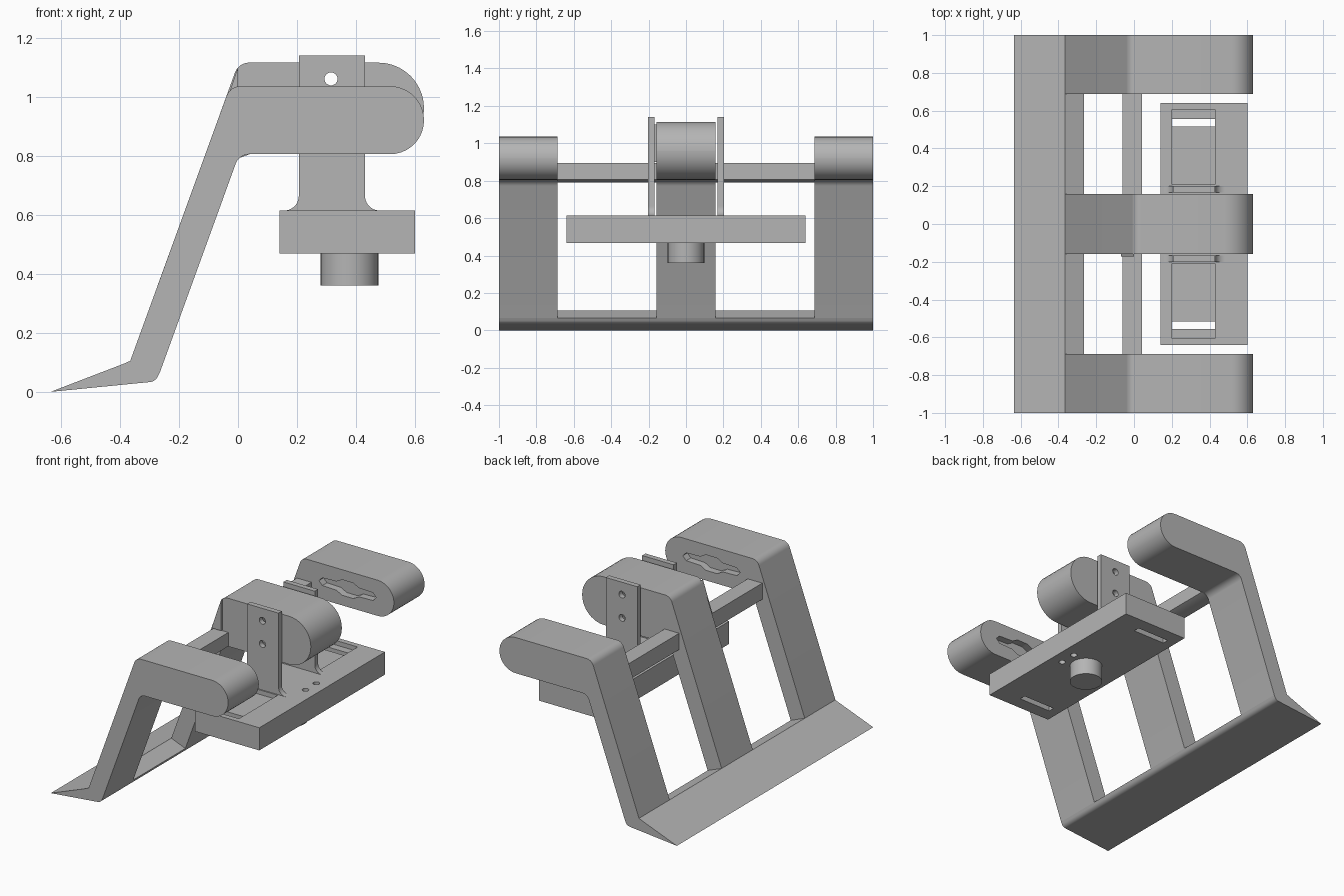
import bpy, bmesh, math
from mathutils import Vector

if "Cube" in bpy.data.objects:
    bpy.data.objects.remove(bpy.data.objects["Cube"], do_unlink=True)

GREY = (0.46, 0.46, 0.46, 1)
mat = bpy.data.materials.new("plain grey")
mat.use_nodes = True
mat.diffuse_color = GREY
mat.node_tree.nodes["Principled BSDF"].inputs["Base Color"].default_value = GREY


def fillet(points, steps=10):
    """Round each corner (x, z, radius) of a closed outline."""
    out = []
    for i, p in enumerate(points):
        c = Vector(p[:2])
        r = p[2] if len(p) > 2 else 0
        if not r:
            out.append(c)
            continue
        a = (Vector(points[i - 1][:2]) - c).normalized()
        b = (Vector(points[(i + 1) % len(points)][:2]) - c).normalized()
        half = a.angle(b) / 2
        centre = c + (a + b).normalized() * (r / math.sin(half))
        start = c + a * (r / math.tan(half)) - centre
        end = c + b * (r / math.tan(half)) - centre
        sweep = start.angle(end)
        for k in range(steps + 1):
            t = k / steps
            out.append(centre + (start * math.sin((1 - t) * sweep)
                                 + end * math.sin(t * sweep)) / math.sin(sweep))
    return out


def finish(name, bm):
    bmesh.ops.recalc_face_normals(bm, faces=bm.faces)
    mesh = bpy.data.meshes.new(name)
    bm.to_mesh(mesh)
    bm.free()
    mesh.materials.append(mat)
    ob = bpy.data.objects.new(name, mesh)
    bpy.context.collection.objects.link(ob)
    return ob


def extrude(name, points, y0, y1):
    """Extrude an x-z outline along y."""
    bm = bmesh.new()
    face = bm.faces.new([bm.verts.new((p.x, y0, p.y)) for p in fillet(points)])
    new = bmesh.ops.extrude_face_region(bm, geom=[face])["geom"]
    bmesh.ops.translate(bm, vec=(0, y1 - y0, 0),
                        verts=[v for v in new if isinstance(v, bmesh.types.BMVert)])
    return finish(name, bm)


def box(name, x0, x1, y0, y1, z0, z1):
    return extrude(name, [(x0, z0), (x1, z0), (x1, z1), (x0, z1)], y0, y1)


def cylinder(name, centre, radius, depth, along_y=False):
    bm = bmesh.new()
    bmesh.ops.create_cone(bm, cap_ends=True, segments=32, radius1=radius,
                          radius2=radius, depth=depth)
    ob = finish(name, bm)
    if along_y:
        ob.rotation_euler.x = math.pi / 2
    ob.location = centre
    return ob


def cut(ob, cutters):
    bpy.context.view_layer.objects.active = ob
    for c in cutters:
        c.hide_render = True
        m = ob.modifiers.new("cut", 'BOOLEAN')
        m.operation, m.solver, m.object = 'DIFFERENCE', 'EXACT', c
        bpy.ops.object.modifier_apply(modifier=m.name)
        bpy.data.objects.remove(c, do_unlink=True)
    return ob


# Wedge foot across the full width
parts = [extrude("wedge_foot", [(-0.635, 0.0), (-0.28, 0.035, 0.035), (-0.265, 0.065),
                                (-0.365, 0.105), (-0.385, 0.096)], -1, 1)]


def arm(name, top, corner_x, y0, y1):
    r = (top - 0.805) / 2 - 0.0005
    return extrude(name, [(-0.265, 0.065), (0.004, 0.805, 0.05), (0.63, 0.805, r),
                          (0.63, top, r), (corner_x, top, 0.05), (-0.365, 0.105)], y0, y1)


def groove(y0, y1):
    upper = [(0.12, 0.025), (0.22, 0.028), (0.26, 0.05), (0.34, 0.05),
             (0.38, 0.028), (0.48, 0.025)]
    outline = [(0.095, 0.92)] + [(x, 0.92 + h) for x, h in upper] + [(0.505, 0.92)]
    outline += [(x, 0.92 - h) for x, h in reversed(upper)]
    return extrude("groove_cutter", outline, y0, y1)


def bolt_holes():
    return [cylinder("hole_cutter", (0.315, 0, z), 0.022, 0.8, True) for z in (0.91, 1.06)]


# Arms: two outer with grooves on the inner faces, one taller in the middle
for side, s in (("left", 1), ("right", -1)):
    lo, hi = sorted((s * 0.688, s))
    ob = arm(side + "_arm", 1.035, -0.027, lo, hi)
    parts.append(cut(ob, [groove(*sorted((s * 0.6, s * 0.735)))]))
parts.append(cut(arm("middle_arm", 1.115, 0.002, -0.158, 0.158), bolt_holes()))

# Cross bar joining the arms, and the small gusset
parts.append(extrude("cross_bar", [(-0.062, 0.895), (0.042, 0.895), (0.042, 0.806),
                                   (0.0, 0.79), (-0.062, 0.79)], -0.69, 0.69))
parts.append(extrude("gusset", [(-0.068, 0.9), (0.0, 0.9), (0.0, 1.1)], -0.172, -0.15))

# Platform with pockets, slots and screw holes
cutters = []
for s in (1, -1):
    cutters.append(box("pocket_cutter", 0.202, 0.43, *sorted((s * 0.21, s * 0.605)), 0.585, 0.7))
    cutters.append(box("slot_cutter", 0.202, 0.43, *sorted((s * 0.515, s * 0.555)), 0.4, 0.7))
    cutters.append(cylinder("screw_cutter", (0.52, s * 0.055, 0.54), 0.02, 0.4))
parts.append(cut(box("platform", 0.14, 0.6, -0.64, 0.64, 0.468, 0.614), cutters))

# Upright brackets with flared roots
for side, s in (("left", 1), ("right", -1)):
    flare = [(0.155, 0.6), (0.155, 0.614), (0.206, 0.614, 0.05), (0.206, 1.14),
             (0.43, 1.14), (0.43, 0.614, 0.05), (0.481, 0.614), (0.481, 0.6)]
    ob = extrude(side + "_bracket", flare, *sorted((s * 0.168, s * 0.202)))
    parts.append(cut(ob, bolt_holes()))

# Knob under the platform
parts.append(cylinder("knob", (0.378, 0, 0.42), 0.098, 0.118))

for ob in parts:
    bpy.ops.object.select_all(action='DESELECT')
    ob.select_set(True)
    bpy.context.view_layer.objects.active = ob
    bpy.ops.object.shade_smooth_by_angle(angle=math.radians(30))
